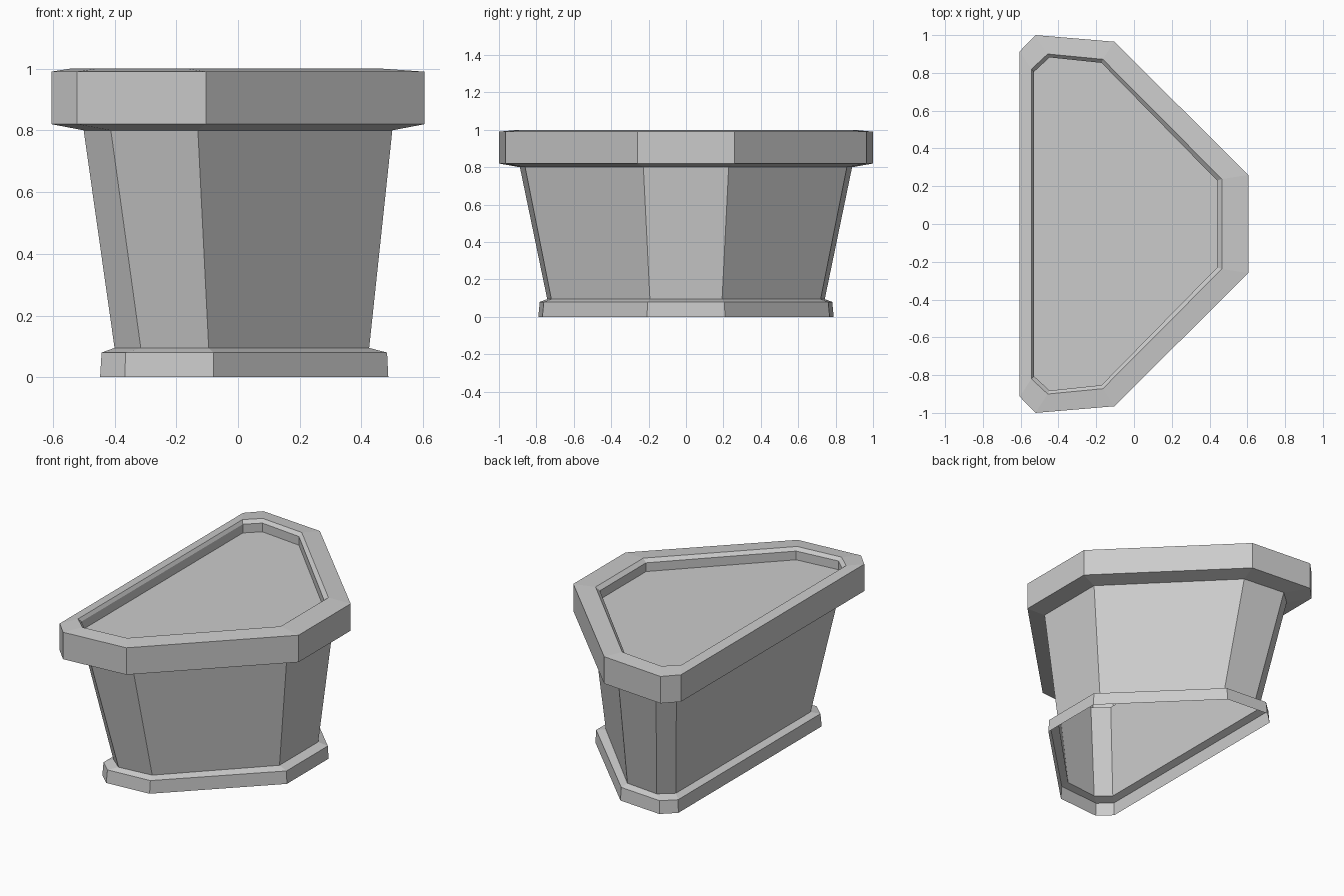
import bpy, bmesh

if "Cube" in bpy.data.objects:
    bpy.data.objects.remove(bpy.data.objects["Cube"])

# Each ring: half outline (x, y) from the flat back side to the short front side, mirrored in y
RINGS = [
    # foot
    (0.00, [(-.447, .715), (-.367, .79), (-.08, .768), (.487, .208)]),
    (0.08, [(-.442, .71), (-.364, .782), (-.08, .76), (.483, .206)]),
    # tapered body
    (0.095, [(-.40, .672), (-.315, .742), (-.095, .72), (.425, .193)]),
    (0.80, [(-.50, .81), (-.412, .888), (-.13, .86), (.50, .228)]),
    # rim
    (0.82, [(-.605, .914), (-.522, 1.0), (-.104, .965), (.605, .26)]),
    (0.99, [(-.605, .914), (-.522, 1.0), (-.104, .965), (.605, .26)]),
    (1.00, [(-.543, .82), (-.457, .90), (-.165, .872), (.465, .238)]),
    # inner lip
    (0.98, [(-.53, .805), (-.447, .882), (-.172, .853), (.44, .23)]),
    (0.925, [(-.53, .805), (-.447, .882), (-.172, .853), (.44, .23)]),
]


def loft(name, rings, cap=False):
    bm = bmesh.new()
    loops = []
    for z, half in rings:
        pts = [(x, -y) for x, y in half] + half[::-1]
        loops.append([bm.verts.new((x, y, z)) for x, y in pts])
    for a, b in zip(loops, loops[1:]):
        for i in range(len(a)):
            j = (i + 1) % len(a)
            bm.faces.new((a[i], a[j], b[j], b[i]))
    if cap:
        bm.faces.new(loops[-1])
    mesh = bpy.data.meshes.new(name)
    bm.to_mesh(mesh)
    bm.free()
    obj = bpy.data.objects.new(name, mesh)
    bpy.context.collection.objects.link(obj)
    return obj


# Hollow shell, open underneath
loft("planter_shell", RINGS)
# Flat filling inside the rim
loft("soil_surface", RINGS[-1:], cap=True)
